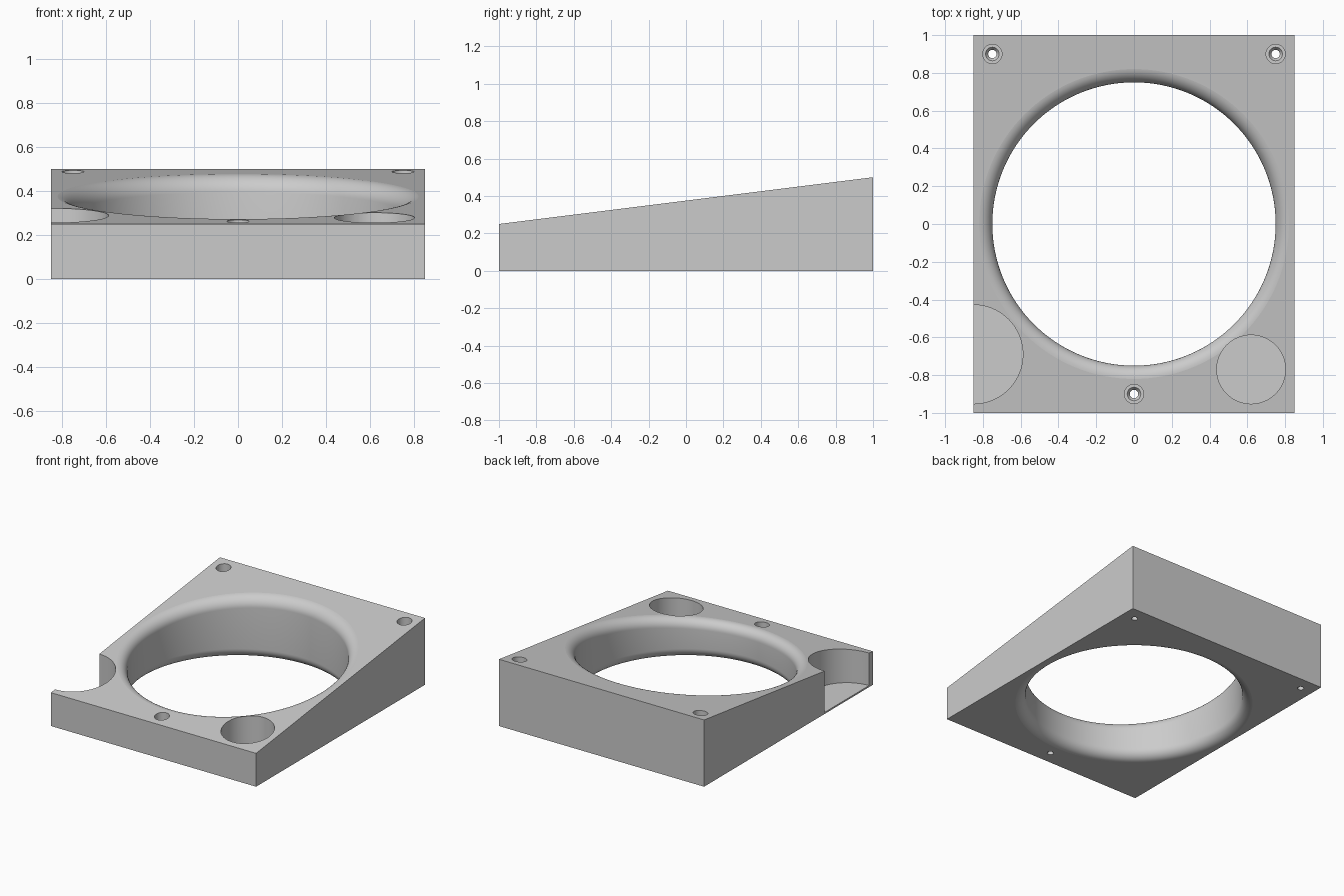
import bpy, bmesh, math

cube = bpy.data.objects.get("Cube")
if cube:
    bpy.data.objects.remove(cube, do_unlink=True)

W, L = 0.85, 1.0               # half width and half length
FRONT_H, BACK_H = 0.25, 0.50
HOLE_R, FILLET = 0.75, 0.075
FLOOR = 0.012                  # thin floor left under the pockets

grey = bpy.data.materials.new("Plain grey")
grey.use_nodes = True
colour = (0.6, 0.6, 0.6, 1)
grey.diffuse_color = colour
grey.node_tree.nodes["Principled BSDF"].inputs["Base Color"].default_value = colour


def top_z(y):
    return FRONT_H + (BACK_H - FRONT_H) * (y + L) / (2 * L)


def finish(name, bm):
    bmesh.ops.recalc_face_normals(bm, faces=bm.faces)
    mesh = bpy.data.meshes.new(name)
    bm.to_mesh(mesh)
    bm.free()
    mesh.materials.append(grey)
    obj = bpy.data.objects.new(name, mesh)
    bpy.context.collection.objects.link(obj)
    return obj


def turned_cutter(name, x, y, rings, sides):
    """Closed stack of rings (radius, height, share of the sloping top height)."""
    bm = bmesh.new()
    loops = []
    for r, z, follow in rings:
        loop = []
        for i in range(sides):
            a = 2 * math.pi * i / sides
            py = y + r * math.sin(a)
            loop.append(bm.verts.new((x + r * math.cos(a), py, z + follow * top_z(py))))
        loops.append(loop)
    for lo, hi in zip(loops, loops[1:]):
        for i in range(sides):
            j = (i + 1) % sides
            bm.faces.new((lo[i], lo[j], hi[j], hi[i]))
    bm.faces.new(loops[0][::-1])
    bm.faces.new(loops[-1])
    obj = finish(name, bm)
    obj.hide_render = True
    return obj


# Wedge body: side profile extruded across the width
bm = bmesh.new()
profile = [(-L, 0), (L, 0), (L, BACK_H), (-L, FRONT_H)]
face = bm.faces.new([bm.verts.new((-W, y, z)) for y, z in profile])
ext = bmesh.ops.extrude_face_region(bm, geom=[face])
for v in ext["geom"]:
    if isinstance(v, bmesh.types.BMVert):
        v.co.x = W
body = finish("wedge_base", bm)

# Large opening with rounded rims on the bottom and the sloping top
STEPS = 12
arc = []
for i in range(STEPS + 1):
    a = math.pi / 2 * i / STEPS
    arc.append((HOLE_R + FILLET * (1 - math.sin(a)), FILLET * (1 - math.cos(a))))
arc[0] = (arc[0][0] + 0.003, -0.001)
arc.insert(0, (arc[0][0], -0.1))
rings = [(r, d, 0) for r, d in arc] + [(r, -d, 1) for r, d in reversed(arc)]
cutters = [turned_cutter("opening_cutter", 0, 0, rings, 128)]

# Round pocket and open side notch
for name, x, y, r in (("pocket_cutter", 0.62, -0.77, 0.182),
                      ("notch_cutter", -W, -0.69, 0.262)):
    cutters.append(turned_cutter(name, x, y, [(r, FLOOR, 0), (r, 0.8, 0)], 64))

# Countersunk screw holes
screw = [(0.022, -0.1, 0), (0.022, 0.08, 0), (0.036, 0.1, 0),
         (0.051, 0.1, 0), (0.051, 0.8, 0)]
for x, y in ((-0.75, 0.9), (0.75, 0.9), (0, -0.9)):
    cutters.append(turned_cutter("screw_hole_cutter", x, y, screw, 32))

# Cut everything out of the body
bpy.ops.object.select_all(action='DESELECT')
bpy.context.view_layer.objects.active = body
body.select_set(True)
for cutter in cutters:
    mod = body.modifiers.new("cut", 'BOOLEAN')
    mod.operation = 'DIFFERENCE'
    mod.solver = 'EXACT'
    mod.object = cutter
    bpy.ops.object.modifier_apply(modifier=mod.name)
    bpy.data.objects.remove(cutter, do_unlink=True)

# Smooth the curved walls, keep the large planes flat
bpy.ops.object.shade_smooth_by_angle(angle=math.radians(30))
for p in body.data.polygons:
    if p.area > 0.02:
        p.use_smooth = False
